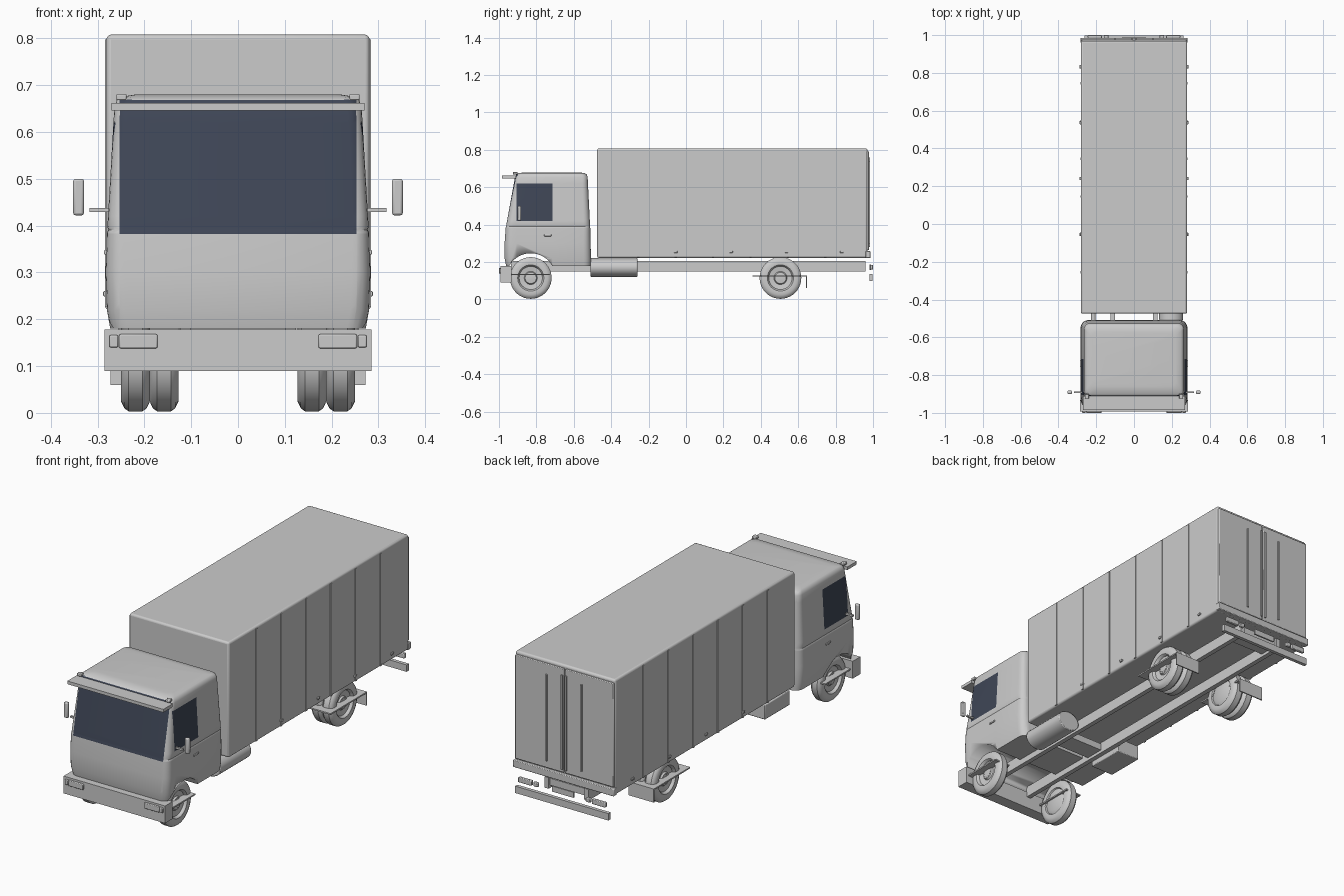
import bpy, bmesh, math
from mathutils import Vector, Matrix

default = bpy.data.objects.get("Cube")
if default:
    bpy.data.objects.remove(default)


def material(name, colour):
    m = bpy.data.materials.new(name)
    m.use_nodes = True
    m.diffuse_color = (*colour, 1)
    m.node_tree.nodes["Principled BSDF"].inputs["Base Color"].default_value = (*colour, 1)
    return m


GREY = material("light grey", (0.6, 0.6, 0.6))
GLASS = material("dark blue glass", (0.05, 0.062, 0.095))


def finish(name, bm, mats=(GREY,), bevel=0, segments=2, smooth=True):
    bmesh.ops.recalc_face_normals(bm, faces=bm.faces)
    me = bpy.data.meshes.new(name)
    bm.to_mesh(me)
    bm.free()
    for m in mats:
        me.materials.append(m)
    ob = bpy.data.objects.new(name, me)
    bpy.context.collection.objects.link(ob)
    if bevel:
        mod = ob.modifiers.new("bevel", "BEVEL")
        mod.width, mod.segments = bevel, segments
    if smooth:
        bpy.ops.object.select_all(action="DESELECT")
        bpy.context.view_layer.objects.active = ob
        ob.select_set(True)
        bpy.ops.object.shade_smooth_by_angle(angle=math.radians(35))
    return ob


def box(name, x, y, z, bevel=0, segments=2):
    """Box from (min, max) ranges."""
    bm = bmesh.new()
    bmesh.ops.create_cube(bm, size=1)
    for v in bm.verts:
        v.co = [(r[0] + r[1]) / 2 + c * (r[1] - r[0]) for c, r in zip(v.co, (x, y, z))]
    return finish(name, bm, bevel=bevel, segments=segments, smooth=bevel > 0)


def pair(name, x, y, z, bevel=0):
    """Box on the left (+x) and its mirror on the right."""
    box("left_" + name, x, y, z, bevel)
    box("right_" + name, (-x[1], -x[0]), y, z, bevel)


def lathe(name, profile, centre, side=1, steps=40):
    """Spin (x, radius) points about an axle along x."""
    bm = bmesh.new()
    vs = [bm.verts.new((px * side, 0, r)) for px, r in profile]
    edges = [bm.edges.new(p) for p in zip(vs, vs[1:])]
    bmesh.ops.spin(bm, geom=vs + edges, cent=(0, 0, 0), axis=(1, 0, 0),
                   angle=math.tau, steps=steps)
    bmesh.ops.remove_doubles(bm, verts=bm.verts, dist=1e-5)
    bmesh.ops.translate(bm, verts=bm.verts, vec=centre)
    return finish(name, bm)


def cylinder(bm, radius, depth, matrix, segments=32):
    bmesh.ops.create_cone(bm, cap_ends=True, segments=segments, radius1=radius,
                          radius2=radius, depth=depth, matrix=matrix)


ALONG_X = Matrix.Rotation(math.pi / 2, 4, "Y")
ALONG_Y = Matrix.Rotation(math.pi / 2, 4, "X")

# Cab: rounded sections (height, half width, front y, back y, corner radius)
levels = [(0.18, 0.273, -0.962, -0.508, 0.04), (0.22, 0.28, -0.97, -0.508, 0.04),
          (0.3, 0.283, -0.97, -0.51, 0.04), (0.385, 0.28, -0.964, -0.512, 0.035),
          (0.391, 0.277, -0.962, -0.512, 0.035), (0.397, 0.279, -0.961, -0.513, 0.035),
          (0.655, 0.264, -0.914, -0.526, 0.03), (0.668, 0.259, -0.908, -0.531, 0.03),
          (0.675, 0.25, -0.898, -0.54, 0.03), (0.68, 0.22, -0.86, -0.57, 0.03)]
bm = bmesh.new()
rings = []
for z, hw, front, back, r in levels:
    ring = []
    for k, (cx, cy) in enumerate([(hw - r, back - r), (r - hw, back - r),
                                  (r - hw, front + r), (hw - r, front + r)]):
        for i in range(6):
            a = (k + i / 5) * math.pi / 2
            ring.append(bm.verts.new((cx + r * math.cos(a), cy + r * math.sin(a), z)))
    rings.append(ring)
for lo, hi in zip(rings, rings[1:]):
    for i in range(len(lo)):
        j = (i + 1) % len(lo)
        bm.faces.new((lo[i], lo[j], hi[j], hi[i]))
bm.faces.new(rings[0])
bm.faces.new(rings[-1])
# Window outlines cut into the cab
for axis, values in ((2, (0.382, 0.42, 0.62)), (1, (-0.905, -0.715)), (0, (-0.253, 0.253))):
    for value in values:
        normal = Vector([float(i == axis) for i in range(3)])
        bmesh.ops.bisect_plane(bm, geom=bm.verts[:] + bm.edges[:] + bm.faces[:],
                               plane_co=normal * value, plane_no=normal)
bm.normal_update()
for f in bm.faces:
    c = f.calc_center_median()
    windscreen = c.y < -0.89 and abs(c.x) < 0.252 and 0.382 < c.z < 0.669
    side = abs(c.x) > 0.255 and -0.905 < c.y < -0.715 and 0.42 < c.z < 0.62
    f.material_index = int(windscreen or side)
cab = finish("cab", bm, (GREY, GLASS))

# Front wheel arches
bm = bmesh.new()
cylinder(bm, 0.132, 0.8, Matrix.Translation((0, -0.83, 0.115)) @ ALONG_X, 48)
cutter = finish("arch_cutter", bm)
cutter.hide_render = True
mod = cab.modifiers.new("arches", "BOOLEAN")
mod.operation, mod.object, mod.solver = "DIFFERENCE", cutter, "EXACT"
bpy.context.view_layer.objects.active = cab
bpy.ops.object.modifier_apply(modifier="arches")
bpy.data.objects.remove(cutter)

# Cab fittings
box("sun_visor", (-0.27, 0.27), (-0.985, -0.91), (0.646, 0.662))
pair("visor_bracket", (0.238, 0.26), (-0.925, -0.9), (0.668, 0.681), 0.003)
pair("mirror", (0.329, 0.352), (-0.9, -0.882), (0.422, 0.5), 0.005)
pair("mirror_arm", (0.272, 0.317), (-0.896, -0.886), (0.429, 0.438))
pair("door_handle", (0.276, 0.286), (-0.758, -0.72), (0.338, 0.348), 0.002)
box("front_bumper", (-0.285, 0.285), (-0.993, -0.932), (0.09, 0.178))
pair("headlamp", (0.172, 0.254), (-1.0, -0.99), (0.138, 0.168), 0.003)
pair("indicator", (0.256, 0.275), (-1.0, -0.99), (0.14, 0.166), 0.003)

# Cargo box with ribs, markers and rear doors
box("cargo_box", (-0.281, 0.281), (-0.475, 0.97), (0.222, 0.808), 0.01, 3)
for i in range(6):
    y = -0.255 + 0.2 * i
    pair(f"side_rib_{i + 1}", (0.278, 0.2845), (y - 0.006, y + 0.006), (0.226, 0.798))
for i in range(4):
    y = -0.055 + 0.296 * i
    pair(f"side_marker_{i + 1}", (0.278, 0.288), (y - 0.009, y + 0.009), (0.249, 0.26), 0.002)
pair("rear_door", (0.003, 0.277), (0.965, 0.978), (0.264, 0.792), 0.003)
pair("door_inner_bar", (0.007, 0.016), (0.97, 0.985), (0.28, 0.76))
pair("door_outer_bar", (0.094, 0.102), (0.97, 0.984), (0.3, 0.74))
box("rear_sill", (-0.283, 0.283), (0.96, 0.986), (0.222, 0.258), 0.003)

# Chassis
pair("chassis_rail", (0.1, 0.124), (-0.935, 0.96), (0.15, 0.206))
for i, y in enumerate((-0.42, 0.9)):
    box(f"cross_member_{i + 1}", (-0.11, 0.11), (y - 0.05, y + 0.05), (0.165, 0.2))
box("battery_box", (-0.255, -0.125), (-0.47, -0.27), (0.125, 0.2), 0.004)
bm = bmesh.new()
cylinder(bm, 0.05, 0.25, Matrix.Translation((0.196, -0.385, 0.171))
         @ Matrix.Diagonal((1.25, 1, 1, 1)) @ ALONG_Y)
finish("fuel_tank", bm, bevel=0.004)
bm = bmesh.new()
cylinder(bm, 0.012, 0.12, Matrix.Translation((-0.215, -0.5, 0.205)) @ ALONG_Y, 16)
finish("air_pipe", bm)

# Rear lamps and underrun bar
box("underrun_bar", (-0.262, 0.262), (0.98, 0.998), (0.1, 0.135))
pair("tail_lamp", (0.17, 0.245), (0.984, 1.0), (0.16, 0.185), 0.003)
pair("reversing_lamp", (0.135, 0.16), (0.984, 1.0), (0.162, 0.183), 0.003)
box("number_plate", (-0.06, 0.06), (0.982, 0.99), (0.158, 0.186))

# Wheels: tyre with recessed rim, hub and bolts
tyre = [(0.0, 0), (0.0, 0.05), (0.008, 0.066), (0.002, 0.07), (0.0, 0.09), (0.007, 0.105),
        (0.016, 0.1115), (0.046, 0.1115), (0.055, 0.105), (0.062, 0.09), (0.06, 0.07),
        (0.056, 0.066), (0.046, 0.062), (0.042, 0.035), (0.05, 0.03), (0.052, 0.015),
        (0.052, 0)]


def wheel(name, side, inner, y, bolts=True):
    lathe(name, tyre, (side * inner, y, 0.115), side)
    if bolts:
        bm = bmesh.new()
        for i in range(10):
            a = i * math.tau / 10
            at = (side * (inner + 0.045), y + 0.023 * math.cos(a), 0.115 + 0.023 * math.sin(a))
            cylinder(bm, 0.003, 0.014, Matrix.Translation(at) @ ALONG_X, 6)
        finish(name + "_bolts", bm, smooth=False)


for side, label in ((1, "left"), (-1, "right")):
    wheel(label + "_front_wheel", side, 0.188, -0.83)
    wheel(label + "_rear_wheel", side, 0.188, 0.505)
    wheel(label + "_rear_inner_wheel", side, 0.127, 0.505, False)

# Mudguard plates and rear flaps
pair("front_mudguard", (0.18, 0.272), (-0.935, -0.73), (0.13, 0.137))
pair("rear_mudguard", (0.13, 0.272), (0.355, 0.648), (0.122, 0.129))
pair("rear_flap", (0.13, 0.272), (0.642, 0.648), (0.06, 0.129))
